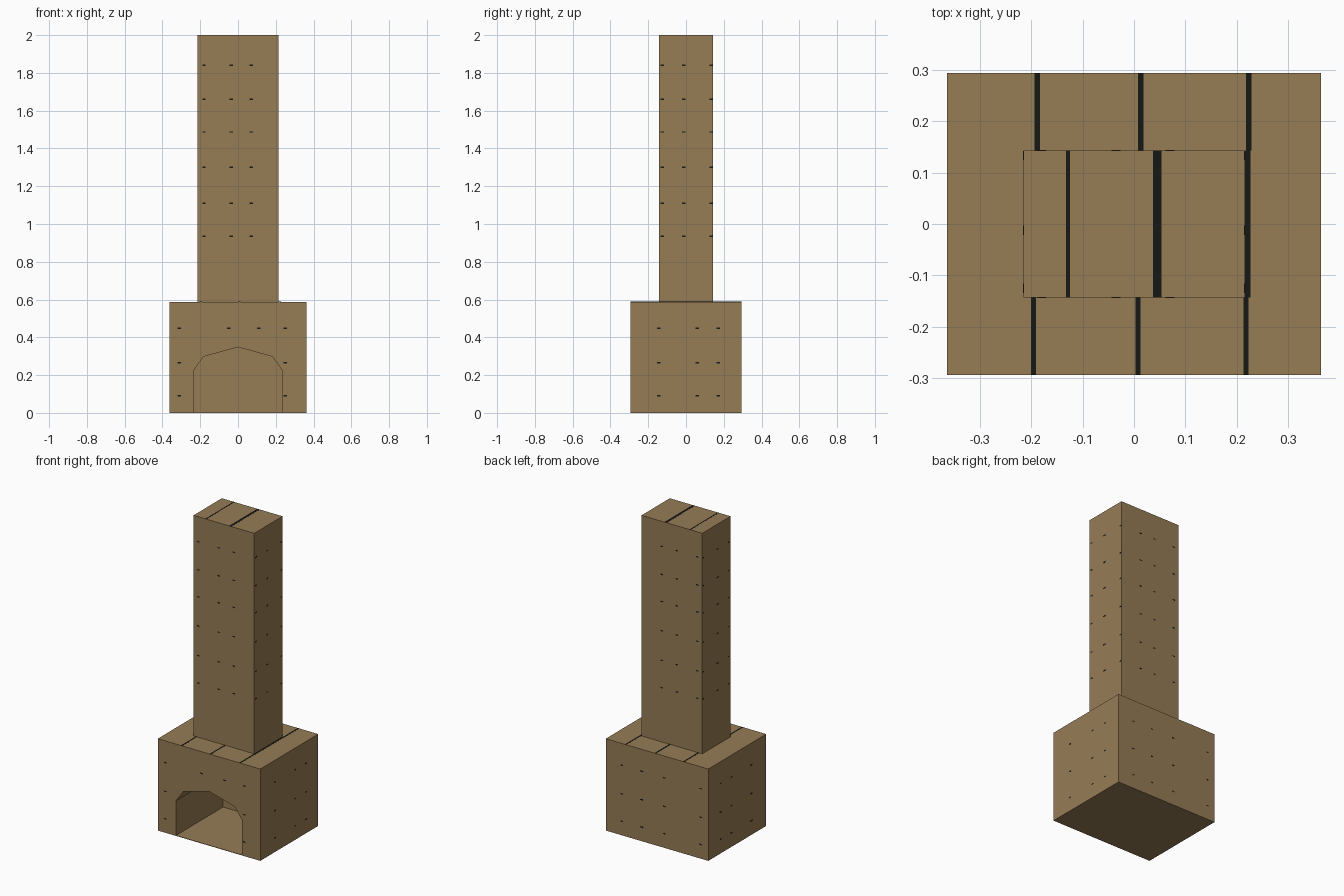
import bpy
import bmesh

if "Cube" in bpy.data.objects:
    bpy.data.objects.remove(bpy.data.objects["Cube"])


def material(name, rgb):
    m = bpy.data.materials.new(name)
    m.diffuse_color = (*rgb, 1.0)
    m.use_nodes = True
    m.node_tree.nodes["Principled BSDF"].inputs["Base Color"].default_value = m.diffuse_color
    return m


BROWN = material("brown_brick", (0.304, 0.201, 0.091))
DARK = material("dark_mortar", (0.008, 0.009, 0.008))


def finish(name, bm, mat):
    bmesh.ops.recalc_face_normals(bm, faces=bm.faces)
    me = bpy.data.meshes.new(name)
    bm.to_mesh(me)
    bm.free()
    me.materials.append(mat)
    ob = bpy.data.objects.new(name, me)
    bpy.context.collection.objects.link(ob)
    return ob


def box(name, x0, x1, y0, y1, z0, z1, mat):
    bm = bmesh.new()
    bmesh.ops.create_cube(bm, size=1)
    for v in bm.verts:
        v.co.x = x1 if v.co.x > 0 else x0
        v.co.y = y1 if v.co.y > 0 else y0
        v.co.z = z1 if v.co.z > 0 else z0
    return finish(name, bm, mat)


BX, BY, BZ = 0.363, 0.293, 0.588   # hearth block half sizes and height
CX, CY = 0.215, 0.143              # chimney half sizes
BACK = 0.183                       # rear wall of the fire chamber
T = 0.0005                         # thickness of the mortar plates

# Hearth block and chimney stack
hearth = box("hearth_block", -BX, BX, -BY, BY, 0, BZ, BROWN)
box("chimney_stack", -CX, CX, -CY, CY, BZ, 2.0, BROWN)

# Faceted arch cutter for the fire opening, leaving a thin floor
half = [(0.234, 0.003), (0.234, 0.225), (0.182, 0.298)]
profile = half + [(0, 0.348)] + [(-x, z) for x, z in reversed(half)]
bm = bmesh.new()
face = bm.faces.new([bm.verts.new((x, -BY - 0.1, z)) for x, z in profile])
ext = bmesh.ops.extrude_face_region(bm, geom=[face])
for v in ext["geom"]:
    if isinstance(v, bmesh.types.BMVert):
        v.co.y = BACK
cutter = finish("arch_cutter", bm, BROWN)
cutter.hide_render = True

mod = hearth.modifiers.new("arch", "BOOLEAN")
mod.operation = "DIFFERENCE"
mod.solver = "EXACT"
mod.object = cutter
bpy.context.view_layer.objects.active = hearth
bpy.ops.object.modifier_apply(modifier="arch")
bpy.data.objects.remove(cutter)

# Mortar joints on the hearth top: rear row, front row, and beside the chimney
for xs, y0, y1 in (((-0.188, 0.013, 0.223), CY, BY),
                   ((-0.195, 0.008, 0.218), -BY, -CY),
                   ((0.221,), -CY, CY)):
    for x in xs:
        box("hearth_top_joint", x - 0.005, x + 0.005, y0, y1, BZ, BZ + T, DARK)

# Mortar joints on the chimney top
for x, w in ((-0.128, 0.004), (0.045, 0.008)):
    box("chimney_top_joint", x - w, x + w, -CY, CY, 2.0 - T, 2.0 + T, DARK)


# Small mortar flecks where the brick joints cross, on all four sides
def flecks(name, half_x, half_y, rows, xs, ys):
    w, h = 0.009, 0.0035
    for z in rows:
        for s in (-1, 1):
            for x in xs:
                if s > 0 or z > 0.35 or abs(x) > 0.24:
                    box(name, x - w, x + w, s * half_y - T, s * half_y + T,
                        z - h, z + h, DARK)
            for y in ys:
                box(name, s * half_x - T, s * half_x + T, y - w, y + w,
                    z - h, z + h, DARK)


flecks("chimney_fleck", CX, CY, (0.935, 1.11, 1.3, 1.487, 1.66, 1.84),
       (-0.18, -0.035, 0.07), (-0.125, -0.012, 0.133))
flecks("hearth_fleck", BX, BY, (0.09, 0.265, 0.448),
       (-0.31, -0.05, 0.11, 0.25), (-0.145, 0.06, 0.17))
